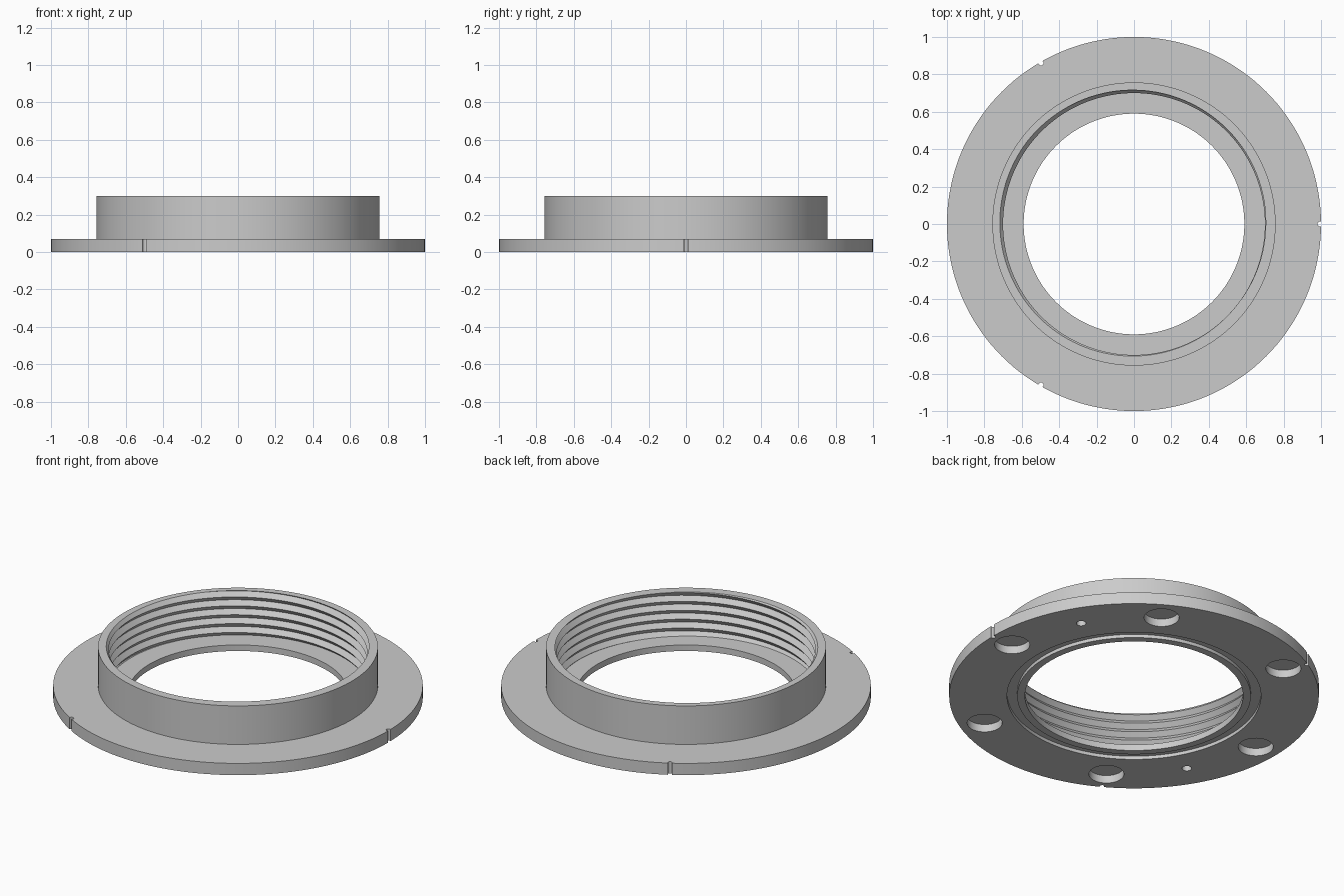
import bpy, bmesh, math
from mathutils import Matrix

cube = bpy.data.objects.get("Cube")
if cube:
    bpy.data.objects.remove(cube, do_unlink=True)

SEG = 144
TURN = 2 * math.pi

grey = bpy.data.materials.new("light_grey")
grey.use_nodes = True
grey.diffuse_color = (0.6, 0.6, 0.6, 1)
grey.node_tree.nodes["Principled BSDF"].inputs["Base Color"].default_value = (0.6, 0.6, 0.6, 1)


def finish(bm, name):
    """Clean a bmesh and turn it into an object."""
    bmesh.ops.remove_doubles(bm, verts=bm.verts, dist=1e-5)
    bmesh.ops.dissolve_degenerate(bm, edges=bm.edges, dist=1e-6)
    bmesh.ops.recalc_face_normals(bm, faces=bm.faces)
    mesh = bpy.data.meshes.new(name)
    bm.to_mesh(mesh)
    bm.free()
    mesh.materials.append(grey)
    obj = bpy.data.objects.new(name, mesh)
    bpy.context.collection.objects.link(obj)
    return obj


def revolve(name, section):
    """Sweep the closed (radius, height) loop given by section(angle) around z."""
    bm = bmesh.new()
    columns = []
    for i in range(SEG + 1):
        a = TURN * i / SEG
        columns.append([bm.verts.new((r * math.cos(a), r * math.sin(a), z))
                        for r, z in section(a)])
    for c, d in zip(columns, columns[1:]):
        for j in range(len(c)):
            k = (j + 1) % len(c)
            bm.faces.new((c[j], d[j], d[k], c[k]))
    return finish(bm, name)


def smooth(obj):
    bpy.ops.object.select_all(action='DESELECT')
    obj.select_set(True)
    bpy.context.view_layer.objects.active = obj
    bpy.ops.object.shade_smooth_by_angle(angle=math.radians(30))


# Flange with bore, inner floor and a shallow ring groove underneath
FLOOR, FLANGE_TOP, RIM = 0.036, 0.07, 0.3
flange_profile = [
    (0.59, 0), (0.632, 0), (0.632, 0.02), (0.687, 0.02), (0.687, 0),
    (1, 0), (1, FLANGE_TOP), (0.74, FLANGE_TOP), (0.74, FLOOR), (0.59, FLOOR),
]
flange = revolve("flange", lambda a: flange_profile)

# Collar with a helical thread on its inside
PITCH, CREST, ROOT, OUTER = 0.053, 0.7, 0.722, 0.757
START = 0.059 - PITCH * 125 / 360


def thread_section(a):
    lead = START + PITCH * a / TURN
    points = [(OUTER, FLOOR), (OUTER, RIM)]
    for k in range(14, -6, -1):
        z = min(RIM, max(FLOOR, lead + k * PITCH / 2))
        phase = ((z - lead) / PITCH) % 1
        depth = 1 - abs(2 * phase - 1)
        points.append((CREST + (ROOT - CREST) * depth, z))
    return points


collar = revolve("threaded_collar", thread_section)

# Cutters: magnet pockets, pin holes and rim notches
cut = bmesh.new()


def add_cutter(radius, distance, degrees, bottom, top, sides):
    a = math.radians(degrees)
    place = Matrix.Translation((distance * math.cos(a), distance * math.sin(a), (bottom + top) / 2))
    bmesh.ops.create_cone(cut, cap_ends=True, segments=sides, radius1=radius,
                          radius2=radius, depth=top - bottom, matrix=place)


for i in range(6):
    add_cutter(0.095, 0.86, 60 * i, -0.05, 0.046, 48)
for angle in (30, 210):
    add_cutter(0.026, 0.835, angle, -0.05, 0.05, 24)
for angle in (0, 120, 240):
    add_cutter(0.013, 0.994, angle, -0.05, 0.12, 20)
cutters = finish(cut, "flange_cutters")
cutters.hide_render = True

# Cut the holes, then discard the cutters
mod = flange.modifiers.new("holes", 'BOOLEAN')
mod.operation = 'DIFFERENCE'
mod.solver = 'EXACT'
mod.object = cutters
bpy.context.view_layer.update()
evaluated = flange.evaluated_get(bpy.context.evaluated_depsgraph_get())
cut_mesh = bpy.data.meshes.new_from_object(evaluated)
flange.modifiers.clear()
flange.data = cut_mesh
bpy.data.objects.remove(cutters, do_unlink=True)

for obj in (flange, collar):
    smooth(obj)
